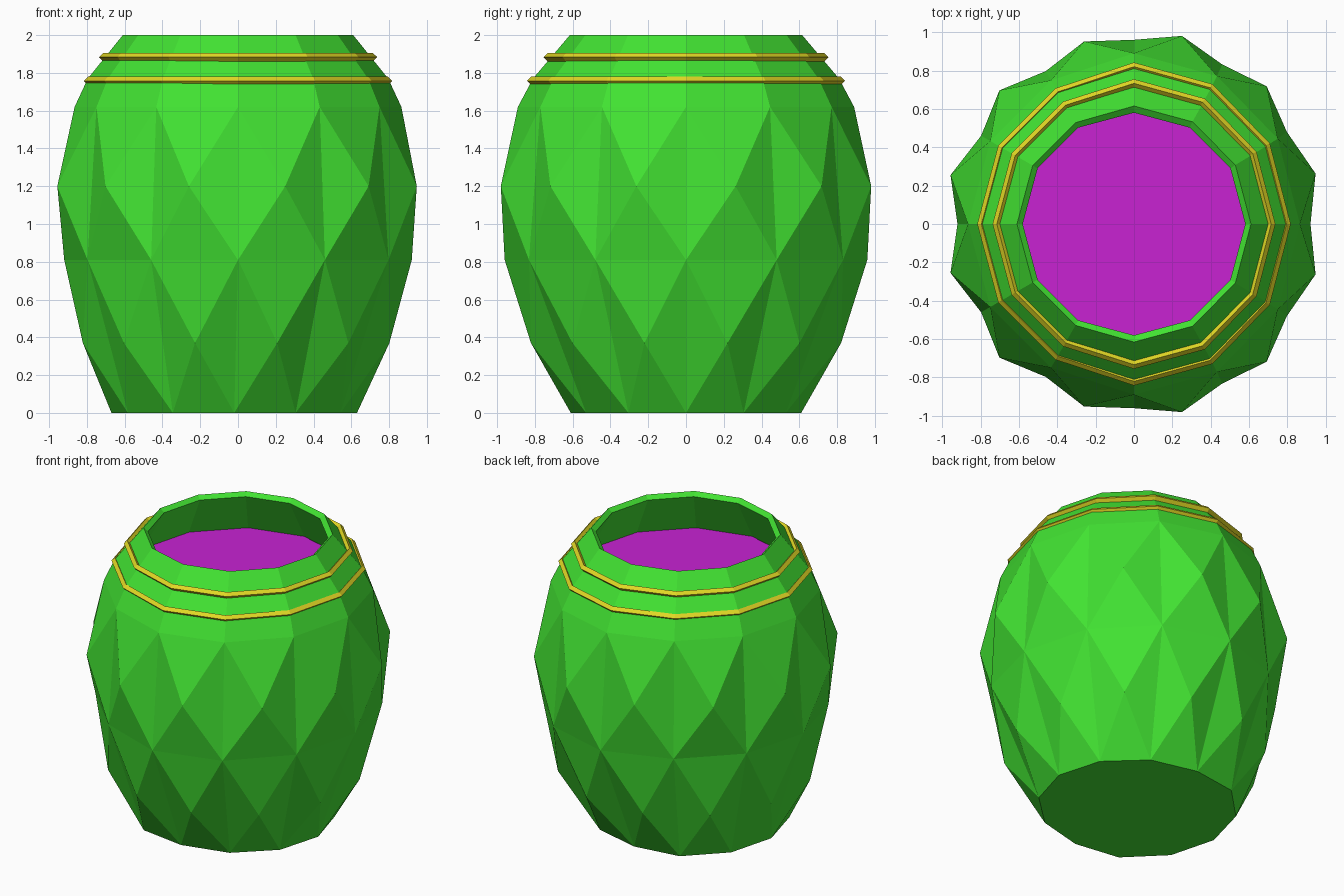
import bpy
import bmesh
from math import cos, sin, radians

SIDES = 12
STEP = 360 / SIDES

cube = bpy.data.objects.get("Cube")
if cube:
    bpy.data.objects.remove(cube, do_unlink=True)


def make_material(name, rgb):
    mat = bpy.data.materials.new(name)
    mat.use_nodes = True
    mat.diffuse_color = (*rgb, 1)
    bsdf = mat.node_tree.nodes["Principled BSDF"]
    bsdf.inputs["Base Color"].default_value = (*rgb, 1)
    bsdf.inputs["Roughness"].default_value = 0.8
    return mat


def ring(bm, z, rx, ry, turned=False, shift=0.0):
    """Twelve vertices round the axis; the +x half uses the fuller depth ry."""
    verts = []
    for j in range(SIDES):
        a = radians(STEP * (j + (0.5 if turned else 0)))
        depth = ry if cos(a) > -0.01 else rx
        verts.append(bm.verts.new((rx * cos(a) + shift, depth * sin(a), z)))
    return verts


def bridge(bm, low, high):
    for j in range(SIDES):
        k = (j + 1) % SIDES
        bm.faces.new((low[j], low[k], high[k], high[j]))


def facet_band(bm, top, mid, bottom):
    """Kites folded along their upright line, with triangles between them."""
    for j in range(SIDES):
        k = (j + 1) % SIDES
        bm.faces.new((top[j], mid[j], top[k]))
        bm.faces.new((top[j], bottom[j], mid[j]))
        bm.faces.new((top[j], mid[j - 1], bottom[j]))
        bm.faces.new((mid[j], bottom[j], bottom[k]))


def finish(bm, name, mat):
    bmesh.ops.recalc_face_normals(bm, faces=bm.faces[:])
    mesh = bpy.data.meshes.new(name)
    bm.to_mesh(mesh)
    bm.free()
    mesh.materials.append(mat)
    obj = bpy.data.objects.new(name, mesh)
    bpy.context.scene.collection.objects.link(obj)
    return obj


green = make_material("pot green", (0.054, 0.76, 0.032))
yellow = make_material("band yellow", (0.76, 0.69, 0.018))
purple = make_material("liquid purple", (0.58, 0.016, 0.65))

# Faceted pot with a chamfered lip and a hollow neck
bm = bmesh.new()
base = ring(bm, 0, 0.65, 0.61, shift=-0.02)
lower = ring(bm, 0.37, 0.84, 0.85, turned=True, shift=-0.01)
waist = ring(bm, 0.81, 0.92, 0.96)
belly = ring(bm, 1.20, 0.985, 1.015, turned=True, shift=-0.005)
shoulder = ring(bm, 1.62, 0.865, 0.89)
facet_band(bm, waist, lower, base)
facet_band(bm, shoulder, belly, waist)
neck = ring(bm, 1.77, 0.795, 0.81)
rim = ring(bm, 2.0, 0.61, 0.615)
lip = ring(bm, 1.975, 0.58, 0.58)
floor = ring(bm, 1.66, 0.755, 0.755)
for low, high in ((shoulder, neck), (neck, rim), (rim, lip), (lip, floor)):
    bridge(bm, low, high)
bm.faces.new(base)
bm.faces.new(floor)
finish(bm, "pot_body", green)

# Liquid surface inside the neck
bm = bmesh.new()
bm.faces.new(ring(bm, 1.68, 0.74, 0.74))
finish(bm, "liquid_surface", purple)

# Two neck bands with a diamond section
for name, z, rx, ry in (("lower_band", 1.758, 0.795, 0.82),
                        ("upper_band", 1.883, 0.715, 0.733)):
    bm = bmesh.new()
    t = 0.022
    loops = [ring(bm, z + t * dz, rx + t * dr, ry + t * dr)
             for dr, dz in ((1, 0), (0, 1), (-1, 0), (0, -1))]
    for i in range(len(loops)):
        bridge(bm, loops[i - 1], loops[i])
    finish(bm, name, yellow)
